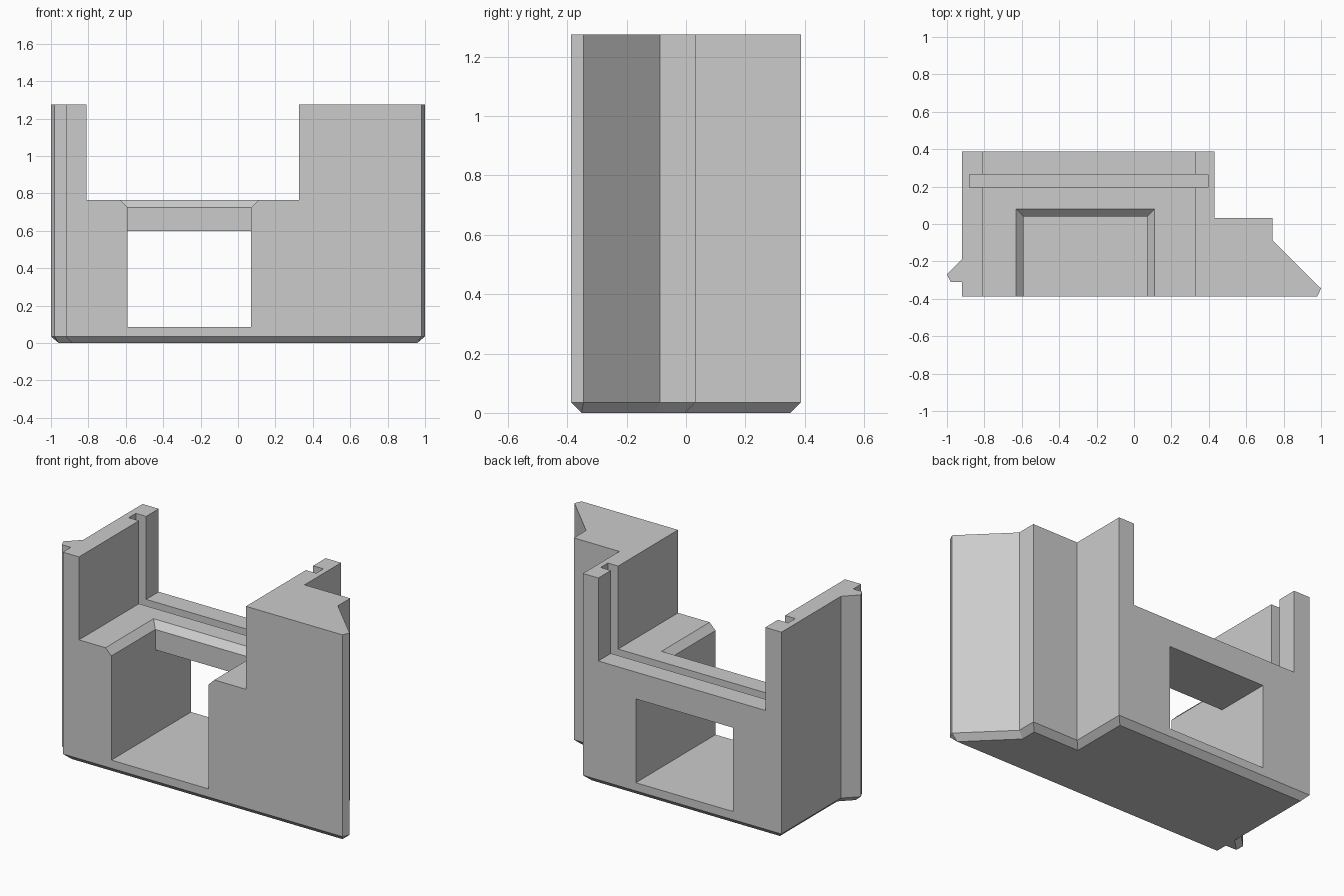
import bpy
import bmesh
from mathutils import Vector

if "Cube" in bpy.data.objects:
    bpy.data.objects.remove(bpy.data.objects["Cube"], do_unlink=True)

HEIGHT, SILL, BEVEL = 1.275, 0.765, 0.035
LEFT, RIGHT = -0.59, 0.07      # opening sides
FLOOR, LINTEL = 0.085, 0.60    # opening bottom and top
FLARE = 0.04

grey = bpy.data.materials.new("plain grey")
grey.use_nodes = True
colour = (0.6, 0.6, 0.6, 1)
grey.diffuse_color = colour
grey.node_tree.nodes["Principled BSDF"].inputs["Base Color"].default_value = colour


def loft(name, layers):
    """Solid skinned through equal-length counter-clockwise (outline, z) layers."""
    bm = bmesh.new()
    rings = [[bm.verts.new((x, y, z)) for x, y in pts] for pts, z in layers]
    n = len(rings[0])
    for a, b in zip(rings, rings[1:]):
        for i in range(n):
            j = (i + 1) % n
            bm.faces.new((a[i], a[j], b[j], b[i]))
    bm.faces.new(rings[0][::-1])
    bm.faces.new(rings[-1])
    mesh = bpy.data.meshes.new(name)
    bm.to_mesh(mesh)
    bm.free()
    mesh.materials.append(grey)
    obj = bpy.data.objects.new(name, mesh)
    bpy.context.collection.objects.link(obj)
    return obj


def rect(x0, x1, y0, y1):
    return [(x0, y0), (x1, y0), (x1, y1), (x0, y1)]


def inset(points, d):
    """Mitred inward offset of a counter-clockwise outline."""
    result = []
    for i, p in enumerate(points):
        p = Vector(p)
        a = (p - Vector(points[i - 1])).normalized()
        b = (Vector(points[(i + 1) % len(points)]) - p).normalized()
        na, nb = Vector((-a.y, a.x)), Vector((-b.y, b.x))
        result.append(tuple(p + (na + nb) * d / (1 + na.dot(nb))))
    return result


def cut(target, cutter):
    cutter.hide_render = True
    mod = target.modifiers.new("cut", "BOOLEAN")
    mod.operation = "DIFFERENCE"
    mod.solver = "EXACT"
    mod.object = cutter
    bpy.context.view_layer.objects.active = target
    bpy.ops.object.modifier_apply(modifier=mod.name)
    bpy.data.objects.remove(cutter, do_unlink=True)


# Wall block with side rib, stepped wing and bevelled base
outline = [(-0.92, -0.387), (0.98, -0.387), (1.0, -0.345), (0.74, -0.087),
           (0.74, 0.032), (0.43, 0.032), (0.43, 0.387), (-0.92, 0.387),
           (-0.92, -0.19), (-1.0, -0.27), (-0.98, -0.31), (-0.92, -0.31)]
block = loft("wall_block", [(inset(outline, BEVEL), 0), (outline, BEVEL), (outline, HEIGHT)])

# Wide notch across the top
cut(block, loft("notch_cutter", [(rect(-0.81, 0.325, -1, 1), SILL),
                                 (rect(-0.81, 0.325, -1, 1), 2)]))

# Slot for a sliding panel, in both posts and along the sill
slot = rect(-0.88, 0.395, 0.195, 0.265)
cut(block, loft("slot_cutter", [(slot, SILL - 0.06), (slot, 2)]))

# Front bay, open upward with a flared rim
bay = rect(LEFT, RIGHT, -1, 0.04)
rim = rect(LEFT - FLARE, RIGHT + FLARE, -1, 0.04 + FLARE)
cut(block, loft("bay_cutter", [(bay, FLOOR), (bay, SILL - FLARE), (rim, SILL), (rim, 1)]))

# Opening through to the back, under the lintel
passage = rect(LEFT, RIGHT, -0.2, 1)
cut(block, loft("passage_cutter", [(passage, FLOOR), (passage, LINTEL)]))
